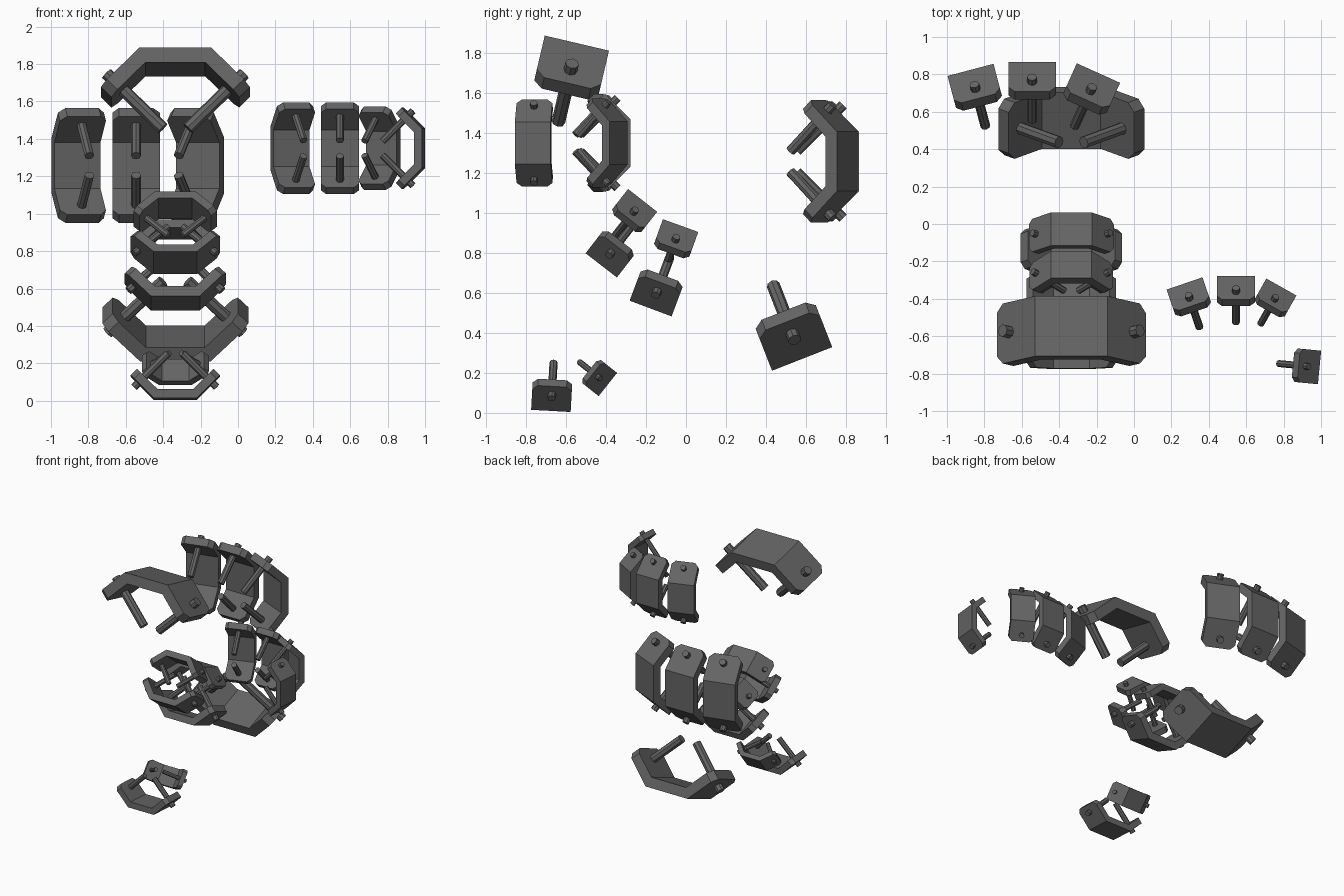
import bpy, bmesh, math
from mathutils import Vector, Matrix

if "Cube" in bpy.data.objects:
    bpy.data.objects.remove(bpy.data.objects["Cube"])

grey = bpy.data.materials.new("dark_grey")
grey.diffuse_color = (0.13, 0.13, 0.13, 1)
grey.use_nodes = True
grey.node_tree.nodes["Principled BSDF"].inputs["Base Color"].default_value = grey.diffuse_color

# Unit bracket: span along x, outward direction along y, width along z
FLAT, ARM, THICK, WIDTH, CHAMFER = 0.193, 0.29, 0.08, 0.33, 0.045
D = math.sqrt(0.5)
PIN_R, PIN_AT, PIN_OUT, PIN_IN = 0.034, 0.68 * ARM, 0.05, 0.375


def finish(bm, name, matrix):
    bmesh.ops.recalc_face_normals(bm, faces=bm.faces[:])
    mesh = bpy.data.meshes.new(name)
    bm.to_mesh(mesh)
    bm.free()
    mesh.materials.append(grey)
    obj = bpy.data.objects.new(name, mesh)
    bpy.context.collection.objects.link(obj)
    obj.matrix_world = matrix


def arm_point(s, depth):
    """Point at distance s along the sloping arm, depth below its outer face."""
    return FLAT + D * (s - depth), -D * (s + depth)


def plate(name, matrix):
    """Bent three-part plate with clipped end corners."""
    half = WIDTH / 2
    stations = [(arm_point(ARM, 0), arm_point(ARM, THICK), half - CHAMFER),
                (arm_point(ARM - CHAMFER, 0), arm_point(ARM - CHAMFER, THICK), half),
                ((FLAT, 0), (FLAT - THICK * math.tan(math.pi / 8), -THICK), half)]
    path = [(1, s) for s in stations] + [(-1, s) for s in reversed(stations)]
    bm = bmesh.new()
    rings = []
    for side, (outer, inner, hw) in path:
        rings.append([bm.verts.new((side * p[0], p[1], z)) for p, z in
                      ((outer, -hw), (outer, hw), (inner, hw), (inner, -hw))])
    for a, b in zip(rings, rings[1:]):
        for i in range(4):
            j = (i + 1) % 4
            bm.faces.new((a[i], a[j], b[j], b[i]))
    bm.faces.new(rings[0])
    bm.faces.new(rings[-1])
    finish(bm, name, matrix)


def pins(name, matrix):
    """Two pins passing square through the arms and leaning inwards."""
    bm = bmesh.new()
    for side in (1, -1):
        a, b = arm_point(PIN_AT, 0)
        mid = (PIN_OUT - PIN_IN) / 2
        axis = Vector((side * D, D, 0))
        centre = Vector((side * a, b, 0)) + axis * mid
        rot = axis.to_track_quat('Z', 'Y').to_matrix().to_4x4()
        bmesh.ops.create_cone(bm, cap_ends=True, segments=8, radius1=PIN_R, radius2=PIN_R,
                              depth=PIN_OUT + PIN_IN, matrix=Matrix.Translation(centre) @ rot)
    finish(bm, name, matrix)


def bracket(name, pos, span, out, scale):
    u, v = Vector(span).normalized(), Vector(out).normalized()
    w = u.cross(v)
    m = Matrix((u, v, w)).transposed().to_4x4()
    m = Matrix.Translation(pos) @ m @ Matrix.Scale(scale, 4)
    plate(name + "_plate", m)
    pins(name + "_pins", m)


UP, ACROSS, CX = (0, 0, 1), (1, 0, 0), -0.335

# Upright brackets: x, y, outward x, outward y, height, scale
for name, x, y, ox, oy, z, s in (
        ("rear_left", -0.874, 0.824, -0.255, 0.967, 1.258, 0.77),
        ("rear_middle", -0.545, 0.866, 0, 1, 1.258, 0.77),
        ("rear_right", -0.19, 0.807, 0.41, 0.91, 1.258, 0.77),
        ("side_left", 0.27, -0.318, -0.325, 0.946, 1.35, 0.615),
        ("side_middle", 0.545, -0.278, 0, 1, 1.35, 0.615),
        ("side_right", 0.788, -0.337, 0.49, 0.87, 1.35, 0.56),
        ("side_end", 0.992, -0.767, 0.995, -0.095, 1.35, 0.545)):
    bracket(name, (x, y, z), UP, (ox, oy, 0), s)

# Level brackets on the centre line: y, z, outward y, outward z, scale
for name, y, z, oy, oz, s in (
        ("top_large", -0.546, 1.85, 0.228, 0.973, 1.0),
        ("base_large", 0.581, 0.27, 0.365, -0.931, 0.98),
        ("front_upper", -0.217, 1.063, 0.62, 0.79, 0.56),
        ("front_lower", -0.424, 0.738, -0.61, -0.79, 0.6),
        ("inner_upper", -0.027, 0.937, 0.34, 0.94, 0.57),
        ("inner_lower", -0.177, 0.522, -0.35, -0.935, 0.68),
        ("foot_front", -0.676, 0.01, -0.055, -1, 0.6),
        ("foot_rear", -0.391, 0.142, 0.78, -0.62, 0.45)):
    bracket(name, (CX, y, z), ACROSS, (0, oy, oz), s)
